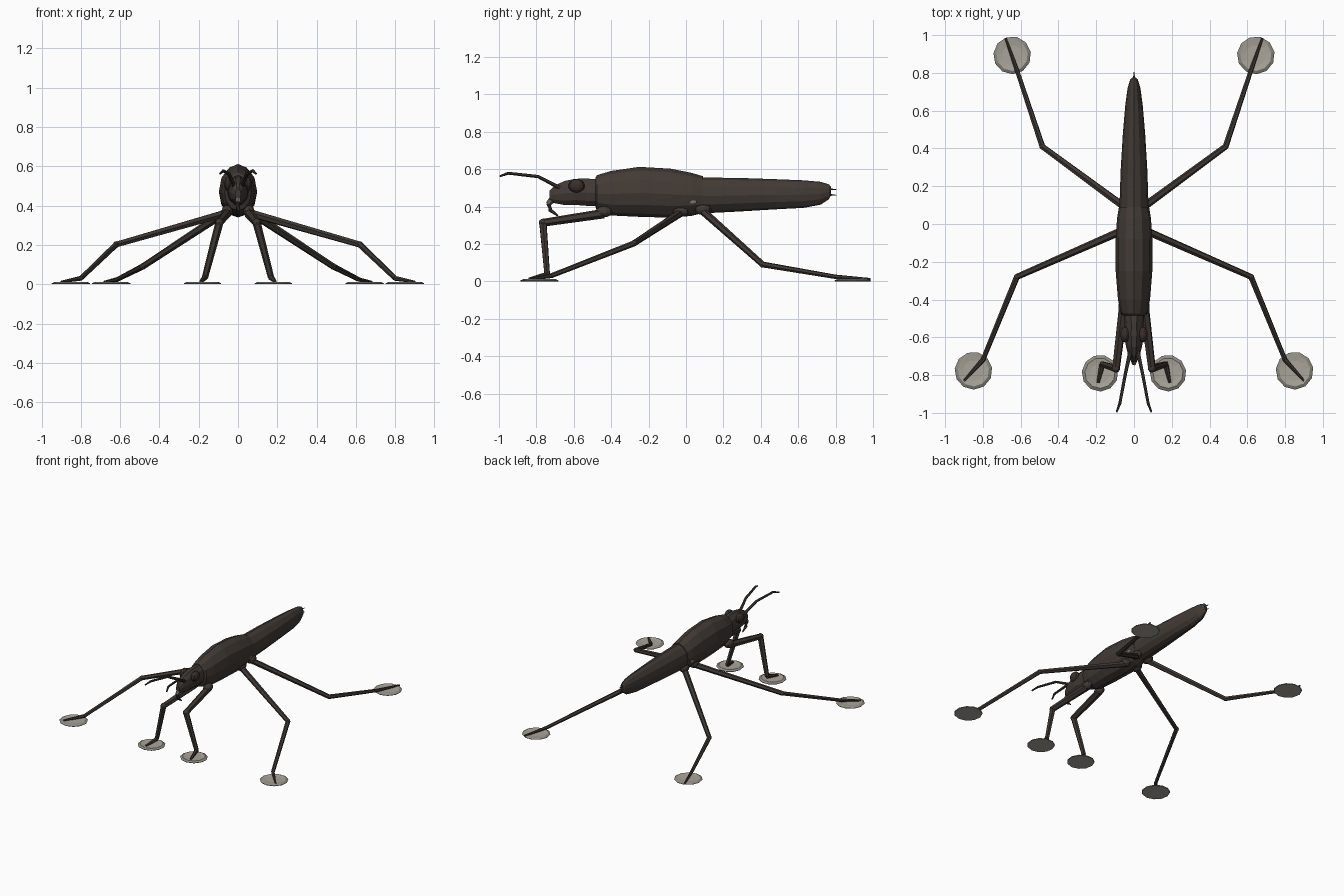
import bpy, bmesh, math
from mathutils import Vector, Matrix

cube = bpy.data.objects.get("Cube")
if cube:
    bpy.data.objects.remove(cube, do_unlink=True)


def material(name, r, g, b):
    m = bpy.data.materials.new(name)
    m.use_nodes = True
    m.diffuse_color = (r, g, b, 1)
    m.node_tree.nodes["Principled BSDF"].inputs["Base Color"].default_value = (r, g, b, 1)
    return m


BODY = material("dark brown shell", 0.054, 0.042, 0.035)
LEG = material("leg brown", 0.050, 0.039, 0.033)
EYE = material("eye brown", 0.042, 0.028, 0.024)
SPOT = material("pale grey brown", 0.20, 0.18, 0.15)
RIM = material("ripple rim grey", 0.27, 0.26, 0.22)
WATER = material("ripple grey", 0.40, 0.37, 0.32)


def finish(name, bm, *mats):
    bmesh.ops.recalc_face_normals(bm, faces=bm.faces)
    mesh = bpy.data.meshes.new(name)
    bm.to_mesh(mesh)
    bm.free()
    for m in mats:
        mesh.materials.append(m)
    obj = bpy.data.objects.new(name, mesh)
    bpy.context.collection.objects.link(obj)
    return obj


def skin(bm, rings):
    n = len(rings[0])
    for a, b in zip(rings, rings[1:]):
        for i in range(n):
            j = (i + 1) % n
            bm.faces.new((a[i], a[j], b[j], b[i]))
    bm.faces.new(rings[0])
    bm.faces.new(rings[-1])


def body_part(name, sections, mat, sides=12):
    """Loft of egg-shaped sections: (y, low z, high z, half width)."""
    bm = bmesh.new()
    rings = []
    for y, low, high, half in sections:
        mid = low + (high - low) * 0.48
        ring = []
        for i in range(sides):
            a = math.tau * i / sides
            s = math.sin(a)
            reach = high - mid if s > 0 else mid - low
            pinch = 0.92 if s > 0.6 else 1
            ring.append(bm.verts.new((math.cos(a) * half * pinch, y, mid + s * reach)))
        rings.append(ring)
    skin(bm, rings)
    return finish(name, bm, mat)


def limb(name, points, radii, mat, sides=6):
    """Tapered tube through points, mitred at the joints."""
    pts = [Vector(p) for p in points]
    bm = bmesh.new()
    rings = []
    for k, p in enumerate(pts):
        before = (p - pts[max(k - 1, 0)]).normalized()
        after = (pts[min(k + 1, len(pts) - 1)] - p).normalized()
        along = (before + after).normalized()
        across = along.cross(Vector((0.3, 0.2, 1))).normalized()
        up = across.cross(along)
        rings.append([bm.verts.new(p + radii[k] * (
            across * math.cos(math.tau * i / sides) + up * math.sin(math.tau * i / sides)))
            for i in range(sides)])
    skin(bm, rings)
    return finish(name, bm, mat)


def ball(name, centre, size, mat):
    bm = bmesh.new()
    place = Matrix.Translation(centre) @ Matrix.Diagonal((*size, 1))
    bmesh.ops.create_uvsphere(bm, u_segments=10, v_segments=7, radius=1, matrix=place)
    return finish(name, bm, mat)


def ripple(name, x, y, r):
    """Low disc on the water with a sloping rim and a shallow dish."""
    bm = bmesh.new()
    rings = [[bm.verts.new((x + r * f * math.cos(math.tau * (i + 0.3) / 11),
                            y + r * f * math.sin(math.tau * (i + 0.3) / 11), z))
              for i in range(11)]
             for f, z in ((0.97, 0), (1, 0.004), (0.83, 0.012), (0.55, 0.008))]
    skin(bm, rings)
    bm.normal_update()
    for f in bm.faces:
        c = f.calc_center_median()
        inside = math.hypot(c.x - x, c.y - y) < r * 0.8
        f.material_index = int(inside)
    return finish(name, bm, RIM, WATER)


# Body
body_part("thorax", [
    (-0.485, 0.40, 0.555, 0.055), (-0.475, 0.375, 0.568, 0.068),
    (-0.40, 0.352, 0.59, 0.085), (-0.25, 0.345, 0.612, 0.097),
    (-0.08, 0.34, 0.602, 0.097), (0.03, 0.35, 0.58, 0.09),
    (0.09, 0.365, 0.562, 0.08)], BODY)
body_part("abdomen", [
    (0.06, 0.362, 0.555, 0.078), (0.28, 0.373, 0.553, 0.071),
    (0.48, 0.385, 0.546, 0.059), (0.63, 0.393, 0.54, 0.046),
    (0.72, 0.41, 0.532, 0.034), (0.765, 0.44, 0.518, 0.02),
    (0.775, 0.46, 0.505, 0.01)], BODY)
body_part("head", [
    (-0.47, 0.40, 0.55, 0.055), (-0.53, 0.40, 0.553, 0.05),
    (-0.59, 0.405, 0.552, 0.052), (-0.65, 0.405, 0.54, 0.042),
    (-0.70, 0.415, 0.515, 0.03), (-0.73, 0.43, 0.485, 0.015)], BODY, 10)
for name, z in (("upper_tail_spike", 0.495), ("lower_tail_spike", 0.465)):
    limb(name, [(0, 0.75, z), (0, 0.805, z - 0.005)], [0.008, 0.002], BODY, 5)

# Curved beak under the head
limb("beak", [(0, -0.70, 0.44), (0, -0.735, 0.41), (0, -0.725, 0.38), (0, -0.685, 0.35)],
     [0.017, 0.013, 0.011, 0.004], BODY)
limb("beak_base", [(0, -0.715, 0.445), (0, -0.738, 0.415)], [0.014, 0.013], SPOT)

# Legs listed as hip, knee, ankle, toe; then radii and ripple placement
LEGS = {
    "front": ([(0.055, -0.44, 0.362), (0.095, -0.765, 0.313), (0.168, -0.742, 0.035),
               (0.19, -0.84, 0.012)], (0.026, 0.021, 0.016, 0.008), (0.18, -0.79, 0.097)),
    "middle": ([(0.05, -0.03, 0.365), (0.62, -0.28, 0.202), (0.80, -0.72, 0.03),
                (0.90, -0.83, 0.012)], (0.021, 0.016, 0.013, 0.006), (0.85, -0.777, 0.10)),
    "hind": ([(0.05, 0.09, 0.375), (0.485, 0.41, 0.09), (0.615, 0.80, 0.024),
              (0.68, 0.985, 0.012)], (0.021, 0.016, 0.012, 0.006), (0.645, 0.893, 0.10)),
}
for side, s in (("left", 1), ("right", -1)):
    def flip(points):
        return [(s * x, y, z) for x, y, z in points]

    for leg, (points, radii, (cx, cy, r)) in LEGS.items():
        parts = ("thigh", "shin", "foot")
        path = flip(points)
        for k, part in enumerate(parts):
            limb(f"{side}_{leg}_{part}", path[k:k + 2], radii[k:k + 2], LEG)
        hx, hy, hz = path[0]
        ball(f"{side}_{leg}_hip", (hx, hy, hz + 0.01), (0.03, 0.045, 0.03), BODY)
        ball(f"{side}_{leg}_knee", path[1], [radii[1] * 1.05] * 3, LEG)
        ripple(f"{side}_{leg}_ripple", s * cx, cy, r)

    # Eye, antenna and pale side spot
    ball(f"{side}_eye", (s * 0.047, -0.585, 0.51), (0.026, 0.044, 0.036), EYE)
    limb(f"{side}_antenna", flip([(0.02, -0.675, 0.50), (0.045, -0.79, 0.56),
                                  (0.075, -0.95, 0.578), (0.092, -0.995, 0.562)]),
         [0.011, 0.009, 0.008, 0.005], LEG)
    ball(f"{side}_hip_spot", (s * 0.076, 0.035, 0.425), (0.009, 0.024, 0.013), SPOT)
